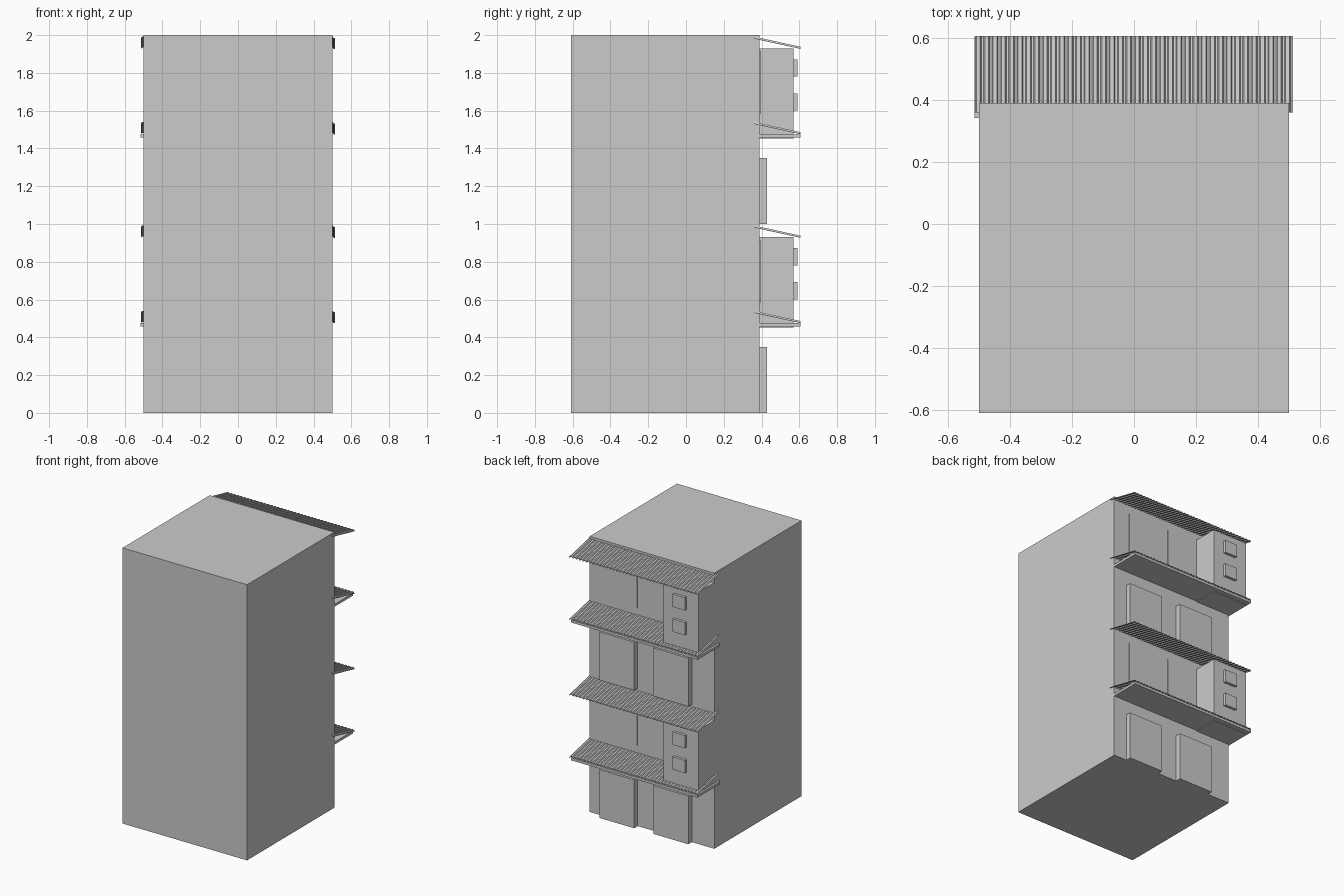
import bpy
import bmesh

cube = bpy.data.objects.get("Cube")
if cube:
    bpy.data.objects.remove(cube, do_unlink=True)

grey = bpy.data.materials.new("plain_grey")
grey.use_nodes = True
colour = (0.6, 0.6, 0.6, 1)
grey.diffuse_color = colour
grey.node_tree.nodes["Principled BSDF"].inputs["Base Color"].default_value = colour


def make_object(name, bm):
    bmesh.ops.recalc_face_normals(bm, faces=bm.faces)
    mesh = bpy.data.meshes.new(name)
    bm.to_mesh(mesh)
    bm.free()
    mesh.materials.append(grey)
    obj = bpy.data.objects.new(name, mesh)
    bpy.context.collection.objects.link(obj)
    return obj


def block(name, x, y, z):
    """Box from (min, max) pairs on each axis."""
    bm = bmesh.new()
    bmesh.ops.create_cube(bm, size=1)
    for v in bm.verts:
        v.co = [sum(r) / 2 + c * (r[1] - r[0]) for c, r in zip(v.co, (x, y, z))]
    return make_object(name, bm)


def awning(name, top):
    """Sloping corrugated sheet with a closed, folded cross-section."""
    ridges, half, rise, thick = 38, 0.513, 0.007, 0.004
    pitch = 2 * half / ridges
    upper = []
    for i in range(ridges):
        x = -half + i * pitch
        upper += [(x, 0), (x + pitch * 0.15, rise),
                  (x + pitch * 0.6, rise), (x + pitch * 0.75, 0)]
    upper.append((half, 0))
    bm = bmesh.new()
    rows = []
    for y, z in ((0.36, top - rise), (0.607, top - 0.061)):
        for drop in (0, thick):
            rows.append([bm.verts.new((x, y, z + h - drop)) for x, h in upper])
    in_top, in_low, out_top, out_low = rows
    # Skins above and below, then the two long edges
    for a, b in ((in_top, out_top), (out_low, in_low), (out_top, out_low), (in_low, in_top)):
        for i in range(len(upper) - 1):
            bm.faces.new((a[i], b[i], b[i + 1], a[i + 1]))
    for i in (0, -1):
        bm.faces.new((in_top[i], out_top[i], out_low[i], in_low[i]))
    return make_object(name, bm)


# Main body
wall = 0.39
block("building_body", (-0.5, 0.5), (-0.61, wall), (0, 2))

# Two identical pairs of storeys on the back facade
for label, base in (("lower", 0), ("upper", 1)):
    # Projecting doors on the plain storey
    for side, x in (("left", (0.115, 0.395)), ("right", (-0.32, -0.04))):
        block(f"{label}_{side}_door", x, (wall - 0.01, 0.43), (base, base + 0.35))

    # Balcony floor and the awnings below and above it
    block(f"{label}_balcony_slab", (-0.515, 0.5), (0.343, 0.605),
          (base + 0.457, base + 0.475))
    awning(f"{label}_balcony_awning", base + 0.54)
    awning(f"{label}_roof_awning", base + 0.992)

    # Bay room with two small windows
    block(f"{label}_bay_room", (-0.5, -0.22), (wall - 0.01, 0.57),
          (base + 0.452, base + 0.93))
    for row, z in (("low", 0.6), ("high", 0.78)):
        block(f"{label}_bay_{row}_window", (-0.405, -0.305), (0.56, 0.59),
              (base + z, base + z + 0.092))

    # Flat window panels beside the bay
    for size, x in (("wide", (0.115, 0.37)), ("narrow", (-0.15, 0.035))):
        block(f"{label}_{size}_window", x, (wall - 0.003, wall + 0.006),
              (base + 0.585, base + 0.912))
